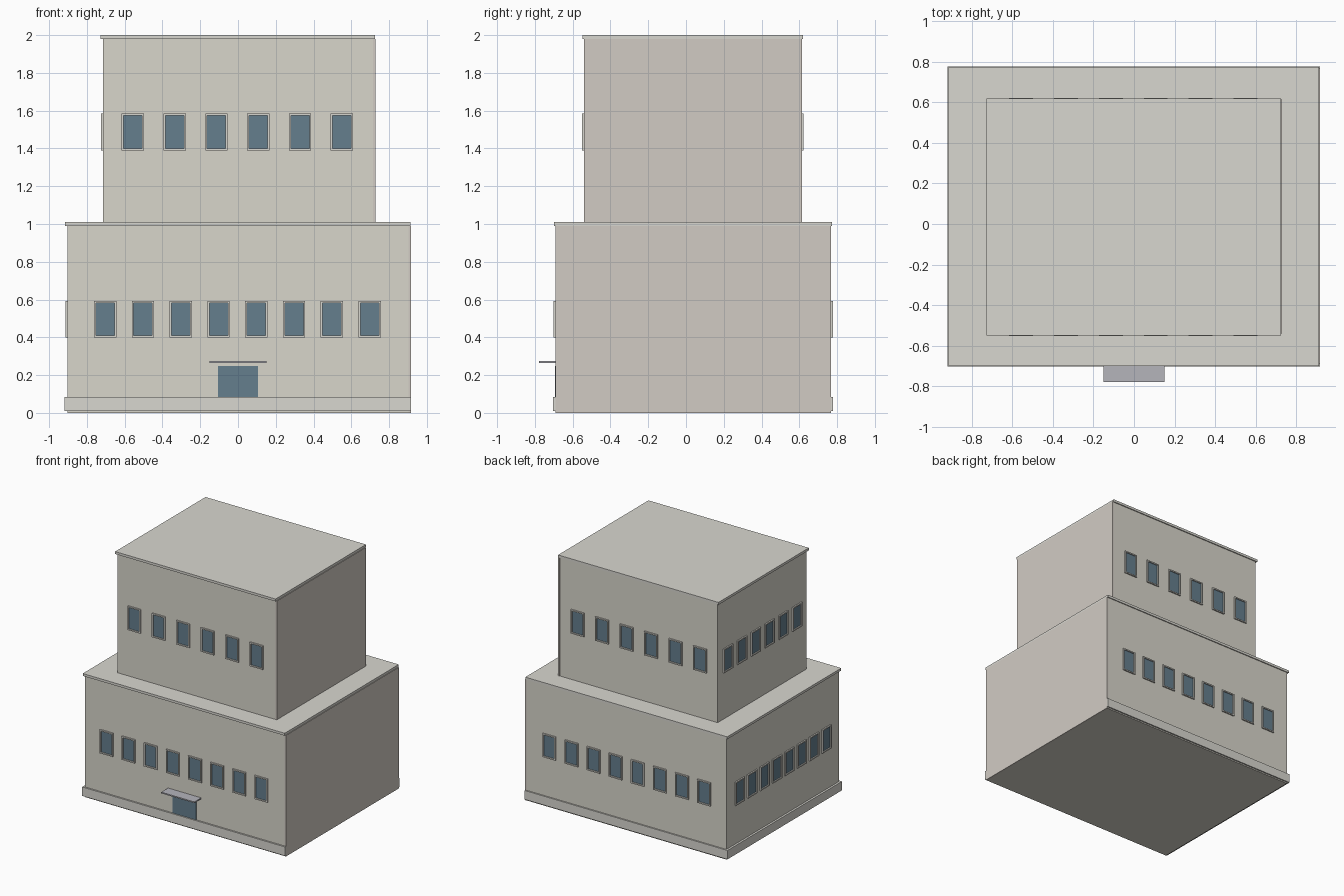
import bpy
import bmesh
from math import pi
from mathutils import Matrix, Vector

if "Cube" in bpy.data.objects:
    bpy.data.objects.remove(bpy.data.objects["Cube"])


def material(name, rgb):
    m = bpy.data.materials.new(name)
    m.diffuse_color = (*rgb, 1)
    m.use_nodes = True
    m.node_tree.nodes["Principled BSDF"].inputs["Base Color"].default_value = m.diffuse_color
    return m


WALL = material("wall_plaster", (0.69, 0.67, 0.60))
SIDE = material("side_plaster", (0.64, 0.60, 0.55))
TRIM = material("trim_stone", (0.69, 0.68, 0.63))
GLASS = material("glass", (0.13, 0.21, 0.27))
METAL = material("canopy_metal", (0.46, 0.46, 0.50))


def add_box(bm, lo, hi, frame=Matrix()):
    lo, hi = Vector(lo), Vector(hi)
    size = hi - lo
    bmesh.ops.create_cube(bm, size=1, matrix=frame @ Matrix.Translation((lo + hi) / 2)
                          @ Matrix.Diagonal((*size, 1)))


def finish(name, bm, mat):
    mesh = bpy.data.meshes.new(name)
    bm.to_mesh(mesh)
    bm.free()
    mesh.materials.append(mat)
    obj = bpy.data.objects.new(name, mesh)
    bpy.context.collection.objects.link(obj)
    return obj


def box(name, lo, hi, mat):
    bm = bmesh.new()
    add_box(bm, lo, hi)
    return finish(name, bm, mat)


def window_row(name, origin, angle, offsets, z0, z1):
    """Row of framed windows; local x runs along the wall, local -y points outward."""
    wall = Matrix.Translation(origin) @ Matrix.Rotation(angle, 4, 'Z')
    frames, panes = bmesh.new(), bmesh.new()
    w, t, d = 0.059, 0.01, 0.011
    for c in offsets:
        for s in (-1, 1):
            a, b = sorted((c + s * w, c + s * (w - t)))
            add_box(frames, (a, -d, z0), (b, 0.002, z1), wall)
        for a, b in ((z0, z0 + t), (z1 - t, z1)):
            add_box(frames, (c - w + t, -d, a), (c + w - t, 0.002, b), wall)
        add_box(panes, (c - w + t, -0.002, z0 + t), (c + w - t, 0.002, z1 - t), wall)
    finish(name + "_frames", frames, TRIM)
    finish(name + "_panes", panes, GLASS)


def spread(count, first, last):
    return [first + (last - first) * i / (count - 1) for i in range(count)]


def storey(name, x, y0, y1, z0, z1, roof_top):
    # Main block, blank slab on the right side, projecting roof slab
    box(name + "_block", (-x, y0, z0), (x, y1, z1), WALL)
    box(name + "_side_wall", (x, y0, z0), (x + 0.015, y1 + 0.002, z1), SIDE)
    box(name + "_roof", (-x - 0.013, y0 - 0.009, z1), (x + 0.01, y1 + 0.008, roof_top), TRIM)


def windows(name, x, y0, y1, count, first, last, side, z0, z1):
    # Front, back and left rows
    row = spread(count, first, last)
    window_row(name + "_front", (0, y0, 0), 0, row, z0, z1)
    window_row(name + "_back", (0, y1, 0), pi, [-c for c in row], z0, z1)
    window_row(name + "_left", (-x, (y0 + y1) / 2, 0), -pi / 2, spread(count, -side, side), z0, z1)


storey("lower", 0.902, -0.69, 0.766, 0.0, 0.99, 1.01)
storey("upper", 0.714, -0.54, 0.611, 1.01, 1.98, 2.0)
windows("lower_windows", 0.902, -0.69, 0.766, 8, -0.703, 0.697, 0.56, 0.40, 0.592)
windows("upper_windows", 0.714, -0.54, 0.611, 6, -0.557, 0.55, 0.445, 1.39, 1.585)

# Plinth, stopping flush with the blank right side
box("plinth", (-0.919, -0.703, 0.01), (0.916, 0.777, 0.083), TRIM)

# Entrance
box("door", (-0.107, -0.693, 0.083), (0.107, -0.68, 0.247), GLASS)
box("canopy", (-0.15, -0.778, 0.265), (0.15, -0.68, 0.275), METAL)
